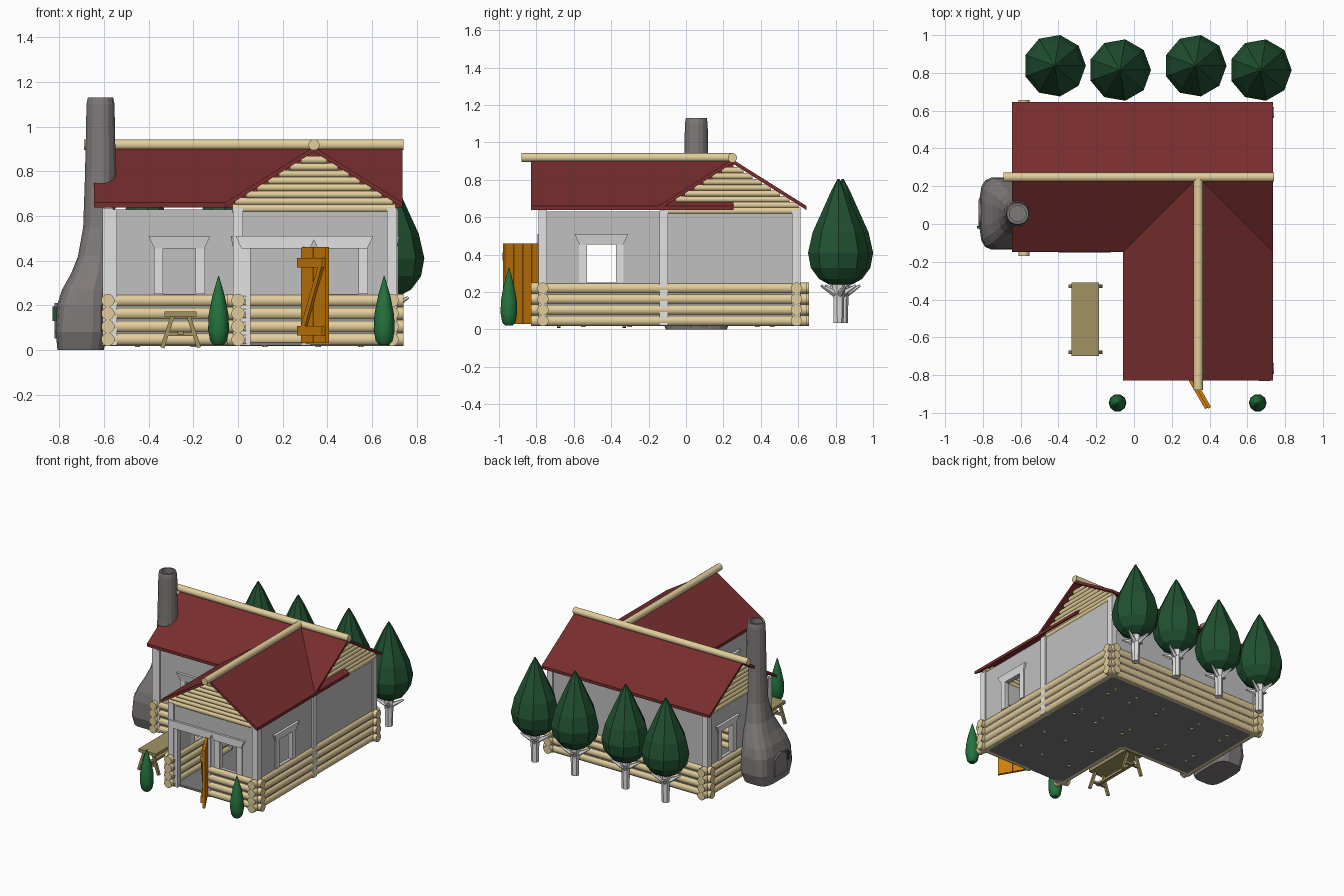
import bpy, bmesh, math
from mathutils import Vector, Matrix

if "Cube" in bpy.data.objects:
    bpy.data.objects.remove(bpy.data.objects["Cube"])


def material(name, r, g, b):
    lin = [((c / 255 + 0.055) / 1.055) ** 2.4 for c in (r, g, b)]
    m = bpy.data.materials.new(name)
    m.diffuse_color = (*lin, 1)
    m.use_nodes = True
    m.node_tree.nodes["Principled BSDF"].inputs["Base Color"].default_value = m.diffuse_color
    return m


RED = material("roof red", 119, 45, 45)
LOG = material("pale log", 226, 206, 155)
WALL = material("wall grey", 192, 192, 192)
TRIM = material("light trim", 226, 226, 226)
STONE = material("chimney grey", 128, 122, 122)
FLOOR = material("floor grey", 122, 122, 123)
LEAF = material("dark leaf green", 33, 82, 50)
BUSH = material("bush green", 36, 115, 62)
DOOR = material("orange wood", 208, 128, 10)
TABLE = material("khaki wood", 162, 148, 100)


def finish(name, bm, mat, smooth=False):
    bmesh.ops.recalc_face_normals(bm, faces=bm.faces[:])
    me = bpy.data.meshes.new(name)
    bm.to_mesh(me)
    bm.free()
    me.materials.append(mat)
    if smooth:
        me.shade_smooth()
        me.set_sharp_from_angle(angle=math.radians(40))
    ob = bpy.data.objects.new(name, me)
    bpy.context.collection.objects.link(ob)
    return ob


def hexa(bm, a, b):
    """Solid between two quads."""
    v = [bm.verts.new(p) for p in list(a) + list(b)]
    for f in ((0, 1, 2, 3), (4, 5, 6, 7), (0, 1, 5, 4), (1, 2, 6, 5), (2, 3, 7, 6), (3, 0, 4, 7)):
        bm.faces.new([v[i] for i in f])


def box(bm, lo, hi):
    quad = [(lo[0], lo[1]), (hi[0], lo[1]), (hi[0], hi[1]), (lo[0], hi[1])]
    hexa(bm, [(*q, lo[2]) for q in quad], [(*q, hi[2]) for q in quad])


def rod(bm, p, q, r, r2=None, n=12):
    p, q = Vector(p), Vector(q)
    d = q - p
    m = Matrix.Translation((p + q) / 2) @ d.to_track_quat('Z', 'Y').to_matrix().to_4x4() @ Matrix.Rotation(math.pi / n, 4, 'Z')
    bmesh.ops.create_cone(bm, cap_ends=True, segments=n, radius1=r,
                          radius2=r if r2 is None else r2, depth=d.length, matrix=m)


def loft(bm, rings):
    loops = [[bm.verts.new(p) for p in ring] for ring in rings]
    n = len(loops[0])
    for a, b in zip(loops, loops[1:]):
        for i in range(n):
            bm.faces.new((a[i], a[(i + 1) % n], b[(i + 1) % n], b[i]))
    bm.faces.new(loops[0])
    bm.faces.new(loops[-1])


def circle(x, y, z, r, n):
    return [(x + r * math.cos(2 * math.pi * i / n), y + r * math.sin(2 * math.pi * i / n), z) for i in range(n)]


def at(axis, s, f, z):
    """Point s along a wall on the given axis, f across it."""
    return (s, f, z) if axis == 'x' else (f, s, z)


# walls: axis, position, start, end, outward side, openings (from, to, bottom), log runs
X0, X1, X2 = -0.583, 0.0, 0.69
Y0, Y1, Y2 = -0.765, -0.12, 0.59
WALLS = [
    ("front_wing_front", 'x', Y0, X1, X2, -1, [(0.055, 0.282, 0.02), (0.397, 0.54, 0.25)], [(-0.05, 0.035), (0.305, 0.742)]),
    ("main_front", 'x', Y1, X0, X1, -1, [(-0.335, -0.19, 0.25)], [(-0.605, 0.0)]),
    ("back", 'x', Y2, X0, X2, 1, [], [(-0.633, 0.742)]),
    ("left", 'y', X0, Y1, Y2, -1, [(0.31, 0.44, 0.25)], [(-0.17, 0.657)]),
    ("front_wing_left", 'y', X1, Y0, Y1, -1, [(-0.53, -0.375, 0.25)], [(-0.825, -0.12)]),
    ("right", 'y', X2, Y0, Y2, 1, [(-0.53, -0.375, 0.25)], [(-0.83, 0.644)]),
]
TOP, HEAD, T = 0.63, 0.455, 0.014
for name, ax, f, s0, s1, side, holes, runs in WALLS:
    wall, logs, trim = bmesh.new(), bmesh.new(), bmesh.new()

    def panel(a, b, z0, z1):
        box(wall, at(ax, a, f - T, z0), at(ax, b, f + T, z1))
    start = s0
    for h0, h1, hz in holes:
        panel(start, h0, 0.02, TOP)
        panel(h0, h1, HEAD, TOP)
        if hz > 0.1:
            panel(h0, h1, 0.02, hz)
        start = h1
        # jambs and flared hood
        for a, b in ((h0 - 0.042, h0), (h1, h1 + 0.042)):
            o = sorted((f - side * 0.016, f + side * 0.022))
            box(trim, at(ax, a, o[0], hz), at(ax, b, o[1], HEAD))
        i = f + side * 0.01
        outs = (0.03, 0.03) if name == "front_wing_front" else (0.022, 0.033)
        quads = []
        for z, e, out in ((HEAD, 0.04, outs[0]), (0.51, 0.066, outs[1])):
            o = f + side * out
            quads.append([at(ax, h0 - e, i, z), at(ax, h1 + e, i, z), at(ax, h1 + e, o, z), at(ax, h0 - e, o, z)])
        hexa(trim, *quads)
    panel(start, s1, 0.02, TOP)
    # four log courses
    for a, b in runs:
        for k in range(4):
            z = 0.047 + 0.058 * k
            rod(logs, at(ax, a, f, z), at(ax, b, f, z), 0.03)
    finish(name + "_wall", wall, WALL)
    finish(name + "_logs", logs, LOG, True)
    if holes:
        finish(name + "_opening_trim", trim, TRIM)
    else:
        trim.free()

# corner posts
bm = bmesh.new()
for x, y in ((X0, Y1), (X0, Y2), (X1, Y0), (X1, Y1), (X2, Y0), (X2, Y1), (X2, Y2)):
    box(bm, (x - 0.023, y - 0.023, 0.02), (x + 0.023, y + 0.023, TOP + 0.005))
box(bm, (X2, Y1 - 0.022, 0.02), (X2 + 0.027, Y1 + 0.022, TOP))
box(bm, (X0 + 0.02, Y1 - 0.028, 0.02), (X0 + 0.04, Y1, TOP))
finish("corner_posts", bm, TRIM)

# floor with small feet
bm = bmesh.new()
box(bm, (X0, Y1, 0.02), (X2, Y2, 0.035))
box(bm, (X1, Y0, 0.02), (X2, Y1, 0.035))
finish("floor", bm, FLOOR)
bm = bmesh.new()
for x in (-0.45, -0.2, 0.12, 0.36, 0.55):
    for y in (0.02, 0.1, 0.38, 0.46) + ((-0.55, -0.3) if x > 0 else ()):
        rod(bm, (x, y, 0.012), (x, y, 0.025), 0.013, n=8)
finish("floor_feet", bm, LOG)

# roofs: two crossing gable shells with ridge logs
RX, RY, HALF, EAVE, RIDGE = 0.34, 0.248, 0.397, 0.66, 0.91
for name, ax, c, a, b, ra, rb in (("main", 'x', RY, -0.645, 0.737, -0.69, 0.742),
                                  ("front", 'y', RX, -0.828, 0.255, -0.88, 0.25)):
    bm = bmesh.new()
    for s in (-1, 1):
        prof = [(0, RIDGE), (s * HALF, EAVE), (s * HALF, EAVE - 0.022), (0, RIDGE - 0.022)]
        hexa(bm, [at(ax, a, c + d, z) for d, z in prof], [at(ax, b, c + d, z) for d, z in prof])
    finish(name + "_roof", bm, RED)
    bm = bmesh.new()
    rod(bm, at(ax, ra, c, 0.919), at(ax, rb, c, 0.919), 0.025)
    finish(name + "_ridge_log", bm, LOG, True)

# log siding in the three gables, ends buried in the roof
for name, ax, c, f in (("front", 'x', RX, Y0), ("right", 'y', RY, X2), ("left", 'y', RY, X0)):
    bm = bmesh.new()
    for k in range(8):
        z = 0.634 + 0.031 * k
        w = min((0.888 - z) / 0.63, 0.365)
        rod(bm, at(ax, c - w, f, z), at(ax, c + w, f, z), 0.02 if k == 0 else 0.0175)
    finish(name + "_gable_siding", bm, LOG, True)

# chimney: z, x from, x to, half depth, squareness
bm = bmesh.new()
rings = []
for z, a, b, h, p in ((0.0, -0.81, -0.60, 0.165, 4), (0.08, -0.818, -0.585, 0.193, 4), (0.20, -0.812, -0.58, 0.19, 3.5),
                      (0.27, -0.79, -0.575, 0.175, 3), (0.34, -0.75, -0.57, 0.145, 3), (0.42, -0.718, -0.56, 0.112, 2.5),
                      (0.55, -0.695, -0.55, 0.085, 2),
                      (0.78, -0.687, -0.546, 0.068, 2), (1.10, -0.68, -0.552, 0.062, 2), (1.13, -0.674, -0.558, 0.057, 2),
                      (1.13, -0.66, -0.572, 0.043, 2), (0.90, -0.66, -0.572, 0.043, 2)):
    ring = []
    for i in range(16):
        t = 2 * math.pi * (i + 0.5) / 16
        cs, sn = math.cos(t), math.sin(t)
        ring.append(((a + b) / 2 + (b - a) / 2 * math.copysign(abs(cs) ** (2 / p), cs),
                     0.055 + h * math.copysign(abs(sn) ** (2 / p), sn), z))
    rings.append(ring)
loft(bm, rings)
finish("chimney", bm, STONE)

# arched fire hatch and handle on the chimney side
bm = bmesh.new()
arch = [(-0.075, 0.05), (0.075, 0.05)] + [(0.075 * math.cos(t * math.pi / 6), 0.14 + 0.07 * math.sin(t * math.pi / 6)) for t in range(7)]
loft(bm, [[(x, 0.055 + y, z) for y, z in arch] for x in (-0.79, -0.822)])
finish("fire_hatch", bm, STONE)
bm = bmesh.new()
box(bm, (-0.832, -0.025, 0.13), (-0.81, -0.01, 0.195))
finish("hatch_handle", bm, LEAF)

# open plank door with Z brace
bm = bmesh.new()
for k in range(4):
    box(bm, (0.056 * k, -0.009, 0.03), (0.056 * k + 0.053, 0.009, 0.46))
box(bm, (0, -0.005, 0.035), (0.22, 0.005, 0.455))
for z in (0.065, 0.37):
    box(bm, (-0.008, -0.024, z), (0.215, -0.008, z + 0.042))
diag = [(0.02, 0.105), (0.055, 0.105), (0.205, 0.37), (0.17, 0.37)]
hexa(bm, [(x, -0.022, z) for x, z in diag], [(x, -0.008, z) for x, z in diag])
ob = finish("door", bm, DOOR)
ob.matrix_world = Matrix.Translation((0.29, -0.782, 0)) @ Matrix.Rotation(math.radians(-60), 4, 'Z')

# trestle table
bm = bmesh.new()
box(bm, (-0.33, -0.70, 0.15), (-0.185, -0.31, 0.172))
for y in (-0.68, -0.33):
    for s in (-1, 1):
        rod(bm, (-0.257 + s * 0.035, y, 0.155), (-0.257 + s * 0.082, y, 0.01), 0.013, n=4)
    box(bm, (-0.315, y - 0.008, 0.063), (-0.2, y + 0.008, 0.08))
box(bm, (-0.27, -0.7, 0.066), (-0.245, -0.31, 0.084))
finish("table", bm, TABLE)

# trees behind and bushes in front
CROWN = ((0.24, 0.05), (0.27, 0.105), (0.33, 0.15), (0.41, 0.165), (0.52, 0.14), (0.64, 0.085), (0.74, 0.04), (0.805, 0.005))
for k, (x, y) in enumerate(((-0.42, 0.838), (-0.075, 0.815), (0.325, 0.838), (0.67, 0.815))):
    bm = bmesh.new()
    loft(bm, [circle(x, y, z, r, 9) for z, r in CROWN])
    finish(f"tree_crown_{k + 1}", bm, LEAF)
    bm = bmesh.new()
    rod(bm, (x, y, 0.035), (x, y, 0.16), 0.028, 0.03, 7)
    rod(bm, (x, y, 0.16), (x, y, 0.27), 0.03, 0.04, 7)
    for i in range(4):
        t = 0.4 + i * math.pi / 2
        c, s = math.cos(t), math.sin(t)
        rod(bm, (x, y, 0.18), (x + 0.1 * c, y + 0.1 * s, 0.235), 0.022, 0.007, 5)
    finish(f"tree_trunk_{k + 1}", bm, TRIM)
for k, x in enumerate((-0.087, 0.655)):
    bm = bmesh.new()
    loft(bm, [circle(x, -0.947, z, r, 10) for z, r in
              ((0.022, 0.022), (0.04, 0.038), (0.09, 0.047), (0.16, 0.044), (0.24, 0.028), (0.30, 0.011), (0.33, 0.002))])
    finish(f"bush_{k + 1}", bm, BUSH, True)
